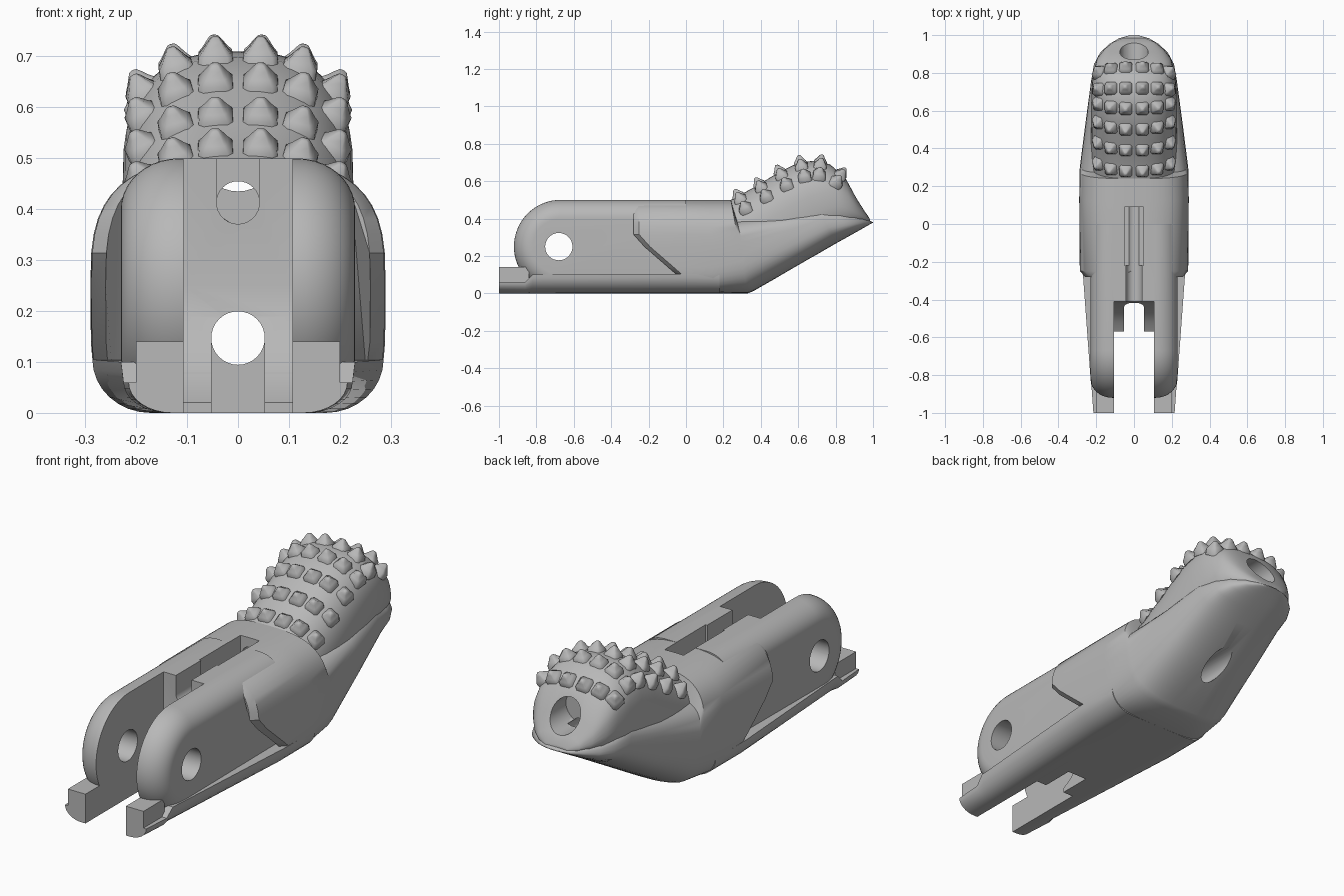
import bpy, bmesh
from math import sin, cos, pi, sqrt, radians
from mathutils import Vector, Matrix
from mathutils.bvhtree import BVHTree

cube = bpy.data.objects.get("Cube")
if cube:
    bpy.data.objects.remove(cube, do_unlink=True)

grey = bpy.data.materials.new("matte_grey")
grey.use_nodes = True
grey.diffuse_color = (0.48, 0.48, 0.48, 1)
grey.node_tree.nodes["Principled BSDF"].inputs["Base Color"].default_value = (0.48, 0.48, 0.48, 1)


def add_rings(bm, rings):
    """Skin a row of closed rings and cap both ends."""
    rows = [[bm.verts.new(p) for p in ring] for ring in rings]
    for a, b in zip(rows, rows[1:]):
        for i in range(len(a)):
            j = (i + 1) % len(a)
            bm.faces.new((a[i], a[j], b[j], b[i]))
    bm.faces.new(rows[0][::-1])
    bm.faces.new(rows[-1])


def finish(name, bm):
    bmesh.ops.recalc_face_normals(bm, faces=bm.faces)
    mesh = bpy.data.meshes.new(name)
    bm.to_mesh(mesh)
    bm.free()
    obj = bpy.data.objects.new(name, mesh)
    bpy.context.collection.objects.link(obj)
    mesh.materials.append(grey)
    return obj


def loft(name, rings):
    bm = bmesh.new()
    add_rings(bm, rings)
    return finish(name, bm)


def oval(yb, zb, yt, zt, w, n_top, n_bot, count=48):
    """Superellipse section standing between a bottom and a top point."""
    ring = []
    for i in range(count):
        a = 2 * pi * i / count
        c, s = cos(a), sin(a)
        e = 2 / (n_top if s > 0 else n_bot)
        x = w * abs(c) ** e * (1 if c > 0 else -1)
        v = 0.5 + 0.5 * abs(s) ** e * (1 if s > 0 else -1)
        ring.append((x, yb + (yt - yb) * v, zb + (zt - zb) * v))
    return ring


def prism(name, half, outline):
    """Extrude a y-z outline across x."""
    return loft(name, [[(x, y, z) for y, z in outline] for x in (-half, half)])


def box(name, half, y0, y1, z0, z1):
    return prism(name, half, [(y0, z0), (y1, z0), (y1, z1), (y0, z1)])


def rod(name, r, z, y0, y1):
    """Cylinder along y."""
    return loft(name, [[(r * cos(2 * pi * i / 32), y, z + r * sin(2 * pi * i / 32))
                        for i in range(32)] for y in (y0, y1)])


# Hinge block: a stadium side profile with rounded side edges
def hinge_ring(u):
    k = max(0, (abs(u) - 0.5) / 0.5)
    d = 0.1 * (1 - sqrt(1 - k * k))
    r = 0.25 - d
    pts = [(-0.67 + r * cos(a), 0.25 + r * sin(a))
           for a in [pi / 2 + pi * i / 32 for i in range(33)]]
    pts += [(0, d), (0, 0.5 - d)]
    return [(u * 0.23, y, z) for y, z in pts]


steps = [0.5 + 0.5 * sin(pi / 2 * i / 10) for i in range(11)]
hinge = loft("hinge_block", [hinge_ring(u) for u in [-s for s in steps[::-1]] + steps])


# Bottom rail with rounded lower corners
def rail_ring(y, w, h):
    rx = w * 0.4
    arc = [(w - rx + rx * cos(pi / 2 * i / 8), h - h * sin(pi / 2 * i / 8)) for i in range(9)]
    return [(x, y, z) for x, z in arc] + [(-x, y, z) for x, z in arc[::-1]]


rail = loft("bottom_rail", [rail_ring(*s) for s in (
    (-1, 0.215, 0.06), (-0.86, 0.225, 0.06), (-0.82, 0.23, 0.1),
    (-0.05, 0.286, 0.105), (0.18, 0.283, 0.1))])

# Stop lip at the open end
lip = box("stop_lip", 0.2, -1, -0.84, 0.03, 0.14)


# Wide middle body: a shoulder that is upright above and slanted below
def shoulder_ring(y0, w):
    return [(x, y + 1.15 * max(0, 0.3 - z), z)
            for x, y, z in oval(y0, 0, y0, 0.5, w, 3, 5)]


# The body runs on into the side wings and the rounded rim of the tip
body = loft("middle_body", [shoulder_ring(-0.28, 0.26), shoulder_ring(-0.25, 0.288)]
            + [oval(*s) for s in (
                (0.15, 0, 0.12, 0.5, 0.29, 3, 5), (0.33, 0, 0.24, 0.5, 0.288, 3, 3.5),
                (0.36, 0.012, 0.27, 0.4, 0.285, 4, 3), (0.6, 0.15, 0.5, 0.42, 0.255, 4, 2.7),
                (0.8, 0.266, 0.7, 0.48, 0.228, 3, 2.6), (0.87, 0.305, 0.81, 0.45, 0.213, 3, 2.6),
                (0.92, 0.333, 0.89, 0.43, 0.18, 3, 2.6), (0.96, 0.356, 0.945, 0.41, 0.13, 3, 2.6),
                (0.985, 0.37, 0.98, 0.39, 0.08, 3, 2.6), (1, 0.378, 1, 0.381, 0.02, 3, 2.6))])

# Bent fingertip pad
pad = loft("fingertip_pad", [oval(*s, 2.5, 2.5) for s in (
    (0.3, 0.02, 0.15, 0.47, 0.22), (0.36, 0.03, 0.24, 0.5, 0.228),
    (0.5, 0.11, 0.36, 0.565, 0.228), (0.65, 0.195, 0.5, 0.65, 0.227),
    (0.75, 0.253, 0.6, 0.698, 0.226), (0.81, 0.288, 0.69, 0.71, 0.222),
    (0.86, 0.315, 0.77, 0.69, 0.212), (0.9, 0.338, 0.85, 0.62, 0.195),
    (0.94, 0.36, 0.91, 0.515, 0.155), (0.97, 0.374, 0.955, 0.44, 0.11),
    (0.985, 0.38, 0.982, 0.4, 0.06))])

# Grip studs: small concave pyramids set on the pad surface
tmp = bmesh.new()
tmp.from_mesh(pad.data)
tree = BVHTree.FromBMesh(tmp)
tmp.free()
bm = bmesh.new()
rows = [(0.28, 0.52, -30), (0.39, 0.585, -30), (0.5, 0.65, -28),
        (0.61, 0.7, -18), (0.72, 0.71, 5), (0.83, 0.64, 30)]
profile = [(0.036, -0.02), (0.033, 0.006), (0.024, 0.017), (0.014, 0.032), (0.008, 0.04), (0.003, 0.042)]
for y, z, lean in rows:
    up = Vector((0, sin(radians(lean)), cos(radians(lean))))
    for x in (-0.187, -0.122, -0.044, 0.044, 0.122, 0.187):
        hit, normal, _, _ = tree.ray_cast(Vector((x, y, z)) + up * 0.3, -up)
        if hit is None:
            continue
        # Outer studs lean up rather than straight out
        axis = (normal + up * (0.3 + 3 * abs(x))).normalized()
        along = (Vector((0, 1, 0)) - axis * axis.y).normalized()
        side = along.cross(axis)
        add_rings(bm, [[hit + axis * h + side * (sx * r) + along * (sy * r)
                        for sx, sy in ((-1, -0.7), (-0.7, -1), (0.7, -1), (1, -0.7),
                                       (1, 0.7), (0.7, 1), (-0.7, 1), (-1, 0.7))]
                       for r, h in profile])
studs = finish("grip_studs", bm)

# Cutters: fork gap, centre gap, pin hole, cable slot, tunnels and tip hole
fork = prism("cut_fork", 0.107, [(-1.1, -0.1), (-0.57, -0.1), (-0.57, 0.02), (-0.52, 0.05),
                                 (-0.46, 0.11), (-0.42, 0.19), (-0.41, 0.25), (-0.41, 0.6), (-1.1, 0.6)])
pin = rod("cut_pin", 0.073, 0, -0.5, 0.5)
pin.data.transform(Matrix.Translation((0, -0.68, 0.25)) @ Matrix.Rotation(pi / 2, 4, "Z"))
cutters = [
    fork, pin,
    box("cut_centre", 0.052, -1.1, -0.409, -0.1, 0.15),
    rod("cut_lower_tunnel", 0.0525, 0.147, -0.6, 0.9),
    rod("cut_upper_tunnel", 0.042, 0.413, -0.5, 0.85),
    box("cut_narrow_slot", 0.0415, -0.5, -0.2, 0.413, 0.6),
    box("cut_wide_slot", 0.05, -0.22, 0.09, 0.38, 0.6),
    rod("cut_tip_hole", 0.075, 0.51, 0.8, 1.2),
]
for c in cutters:
    c.hide_render = True

for obj in (hinge, rail, lip, body, pad, studs):
    bpy.ops.object.select_all(action="DESELECT")
    obj.select_set(True)
    bpy.context.view_layer.objects.active = obj
    if obj is not studs:
        for c in cutters:
            mod = obj.modifiers.new(c.name, "BOOLEAN")
            mod.operation = "DIFFERENCE"
            mod.solver = "EXACT"
            mod.object = c
            bpy.ops.object.modifier_apply(modifier=mod.name)
    bpy.ops.object.shade_smooth_by_angle(angle=radians(55 if obj is studs else 35))

for c in cutters:
    bpy.data.objects.remove(c, do_unlink=True)
